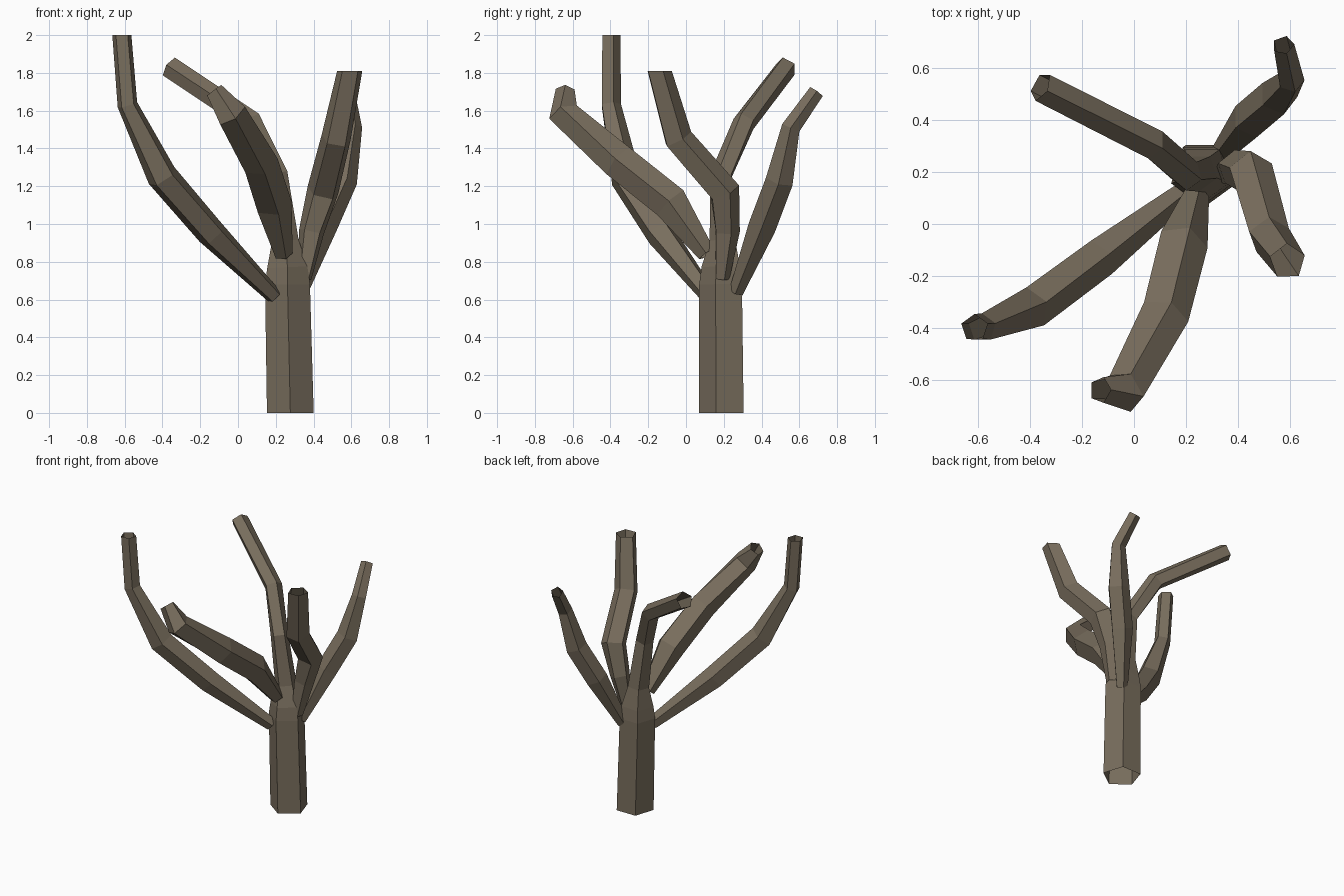
import bpy, math
from mathutils import Vector

if "Cube" in bpy.data.objects:
    bpy.data.objects.remove(bpy.data.objects["Cube"])

SIDES = 5
bark = bpy.data.materials.new("bark")
bark.diffuse_color = (0.19, 0.155, 0.11, 1)
bark.use_nodes = True
bark.node_tree.nodes["Principled BSDF"].inputs["Base Color"].default_value = bark.diffuse_color


def limb(name, rings, ref, flat_start=False, flat_end=False):
    """Open five-sided tube through rings of (x, y, z, radius); ref points at one corner."""
    pts = [Vector(r[:3]) for r in rings]
    last = len(pts) - 1
    verts, faces = [], []
    for i, p in enumerate(pts):
        before = (p - pts[i - 1]).normalized() if i > 0 else Vector()
        after = (pts[i + 1] - p).normalized() if i < last else Vector()
        axis = (before + after).normalized()
        if (flat_start and i == 0) or (flat_end and i == last):
            axis = Vector((0, 0, 1))
        u = Vector(ref)
        u = (u - axis * u.dot(axis)).normalized()
        v = axis.cross(u)
        for k in range(SIDES):
            a = 2 * math.pi * k / SIDES
            verts.append(p + rings[i][3] * (math.cos(a) * u + math.sin(a) * v))
    for i in range(last):
        for k in range(SIDES):
            a, b = i * SIDES + k, i * SIDES + (k + 1) % SIDES
            faces.append((a, b, b + SIDES, a + SIDES))
    mesh = bpy.data.meshes.new(name)
    mesh.from_pydata(verts, [], faces)
    mesh.materials.append(bark)
    bpy.context.collection.objects.link(bpy.data.objects.new(name, mesh))


# Trunk, running on into the back left branch
limb("trunk", [(.277, .20, 0, .13), (.262, .195, .68, .125), (.262, .195, .77, .113),
               (.25, .20, .91, .075), (.205, .19, 1.26, .062),
               (.07, .31, 1.54, .062), (-.36, .53, 1.83, .06)],
     (0, -1, 0), flat_start=True)

# Left branch
limb("left_branch", [(.19, .12, .62, .045), (-.14, -.135, .95, .08), (-.40, -.325, 1.25, .085),
                     (-.585, -.40, 1.63, .056), (-.615, -.40, 2.0, .053)],
     (0, 1, 0), flat_end=True)

# Front branch
limb("front_branch", [(.24, .11, .84, .05), (.185, -.08, 1.11, .10), (.115, -.355, 1.33, .098),
                      (-.035, -.645, 1.58, .085), (-.13, -.64, 1.705, .052)],
     (1, 0, 0))

# Right branch
limb("right_branch", [(.35, .19, .71, .04), (.39, .215, .96, .07), (.45, .20, 1.17, .088),
                      (.52, -.045, 1.45, .082), (.592, -.145, 1.81, .07)],
     (.94, .34, 0), flat_end=True)

# Back right branch
limb("back_branch", [(.33, .265, .64, .04), (.45, .405, .99, .077), (.555, .495, 1.23, .077),
                     (.605, .555, 1.51, .052), (.575, .69, 1.70, .043)],
     (1, 0, 0))
